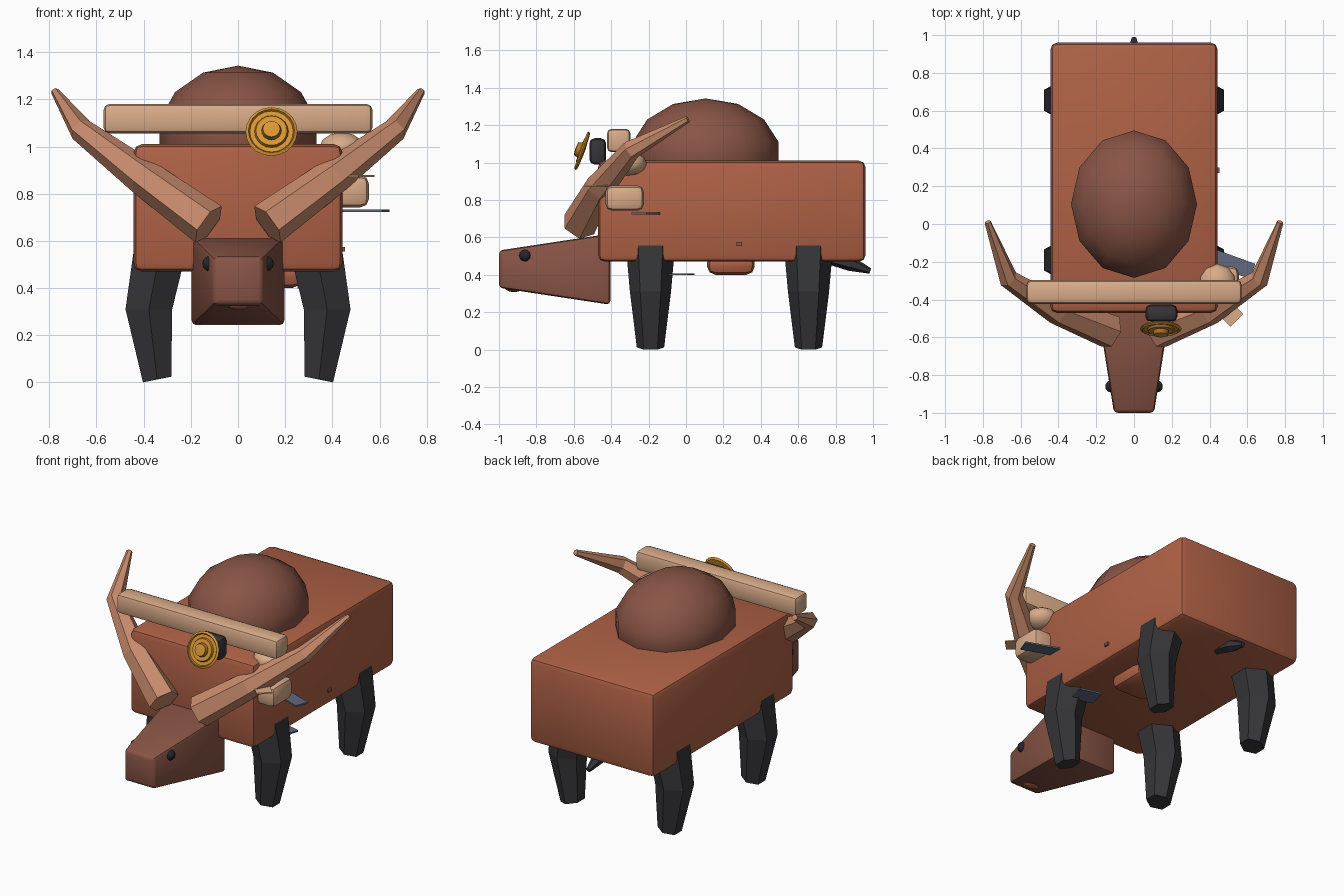
import bpy, bmesh, math
from mathutils import Vector, Matrix

if "Cube" in bpy.data.objects:
    bpy.data.objects.remove(bpy.data.objects["Cube"])


def mat(name, rgb):
    m = bpy.data.materials.new(name)
    m.diffuse_color = (*rgb, 1)
    m.use_nodes = True
    m.node_tree.nodes["Principled BSDF"].inputs["Base Color"].default_value = m.diffuse_color
    return m


HIDE = mat("terracotta_hide", (.43, .12, .06))
BROWN = mat("dark_brown_hide", (.25, .09, .06))
DARK = mat("charcoal", (.036, .036, .041))
BLACK = mat("eye_black", (.018, .02, .024))
HORN = mat("horn_tan", (.58, .26, .15))
WOOD = mat("pale_wood", (.70, .41, .25))
GOLD = mat("gold", (.70, .31, .035))
BRONZE = mat("dark_gold", (.42, .18, .025))
STEEL = mat("blue_grey", (.125, .14, .215))


def finish(name, bm, *mats, smooth=None):
    bmesh.ops.recalc_face_normals(bm, faces=bm.faces)
    me = bpy.data.meshes.new(name)
    bm.to_mesh(me)
    bm.free()
    for m in mats:
        me.materials.append(m)
    ob = bpy.data.objects.new(name, me)
    bpy.context.collection.objects.link(ob)
    if smooth:
        bpy.ops.object.select_all(action='DESELECT')
        ob.select_set(True)
        bpy.context.view_layer.objects.active = ob
        bpy.ops.object.shade_smooth_by_angle(angle=math.radians(smooth))
    return ob


def box(name, c, size, m, bevel=0, segs=2, rot=0, shape=None):
    bm = bmesh.new()
    bmesh.ops.create_cube(bm, size=1)
    for v in bm.verts:
        v.co = Vector((v.co.x * size[0], v.co.y * size[1], v.co.z * size[2]))
        if shape:
            v.co = shape(v.co)
    if bevel:
        bmesh.ops.bevel(bm, geom=bm.edges[:], offset=bevel, segments=segs,
                        profile=.5, affect='EDGES')
    bm.transform(Matrix.Translation(c) @ Matrix.Rotation(math.radians(rot), 4, 'Z'))
    return finish(name, bm, m, smooth=40 if bevel else None)


def ball(name, c, r, m, u=12, v=7):
    bm = bmesh.new()
    bmesh.ops.create_uvsphere(bm, u_segments=u, v_segments=v, radius=1)
    bm.transform(Matrix.Translation(c) @ Matrix.Diagonal((*r, 1)))
    return finish(name, bm, m, smooth=60)


def loft(name, rings, m, smooth=None):
    bm = bmesh.new()
    rows = [[bm.verts.new(p) for p in ring] for ring in rings]
    n = len(rows[0])
    for a, b in zip(rows, rows[1:]):
        for i in range(n):
            bm.faces.new((a[i], a[(i + 1) % n], b[(i + 1) % n], b[i]))
    bm.faces.new(rows[0])
    bm.faces.new(rows[-1])
    return finish(name, bm, m, smooth=smooth)


def tube_rings(path, radii, n=6):
    # rings perpendicular to the path, kept aligned with a fixed up hint
    pts = [Vector(p) for p in path]
    rings = []
    for i, (p, r) in enumerate(zip(pts, radii)):
        t = (pts[min(i + 1, len(pts) - 1)] - pts[max(i - 1, 0)]).normalized()
        u = t.cross(Vector((0, 1, 0))) if abs(t.y) < .9 else t.cross(Vector((1, 0, 0)))
        u.normalize()
        w = t.cross(u)
        rings.append([p + r * (math.cos(a) * u + math.sin(a) * w)
                      for a in (math.tau * k / n for k in range(n))])
    return rings


# body and hump
box("body", (0, .245, .74), (.885, 1.43, .54), HIDE, .035, 2)
ball("hump", (0, .105, 1.043), (.342, .40, .30), BROWN)


# head: box narrowing to the muzzle
def muzzle(co):
    if co.y < 0:
        return Vector((co.x * .53, co.y, .43 + (.1 if co.z > 0 else -.1)))
    return Vector((co.x, co.y, .62 if co.z > 0 else .24))


box("head", (0, -.7025, 0), (.40, .595, 1), BROWN, .02, 2, shape=muzzle)
ball("mouth", (0, -.92, .335), (.06, .05, .028), HIDE, 10, 6)

for side, s in (("left", -1), ("right", 1)):
    ball(side + "_eye", (s * .12, -.86, .503), (.033, .033, .033), BLACK, 10, 6)

    # horns
    path = [(s * .125, -.57, .67), (s * .40, -.46, .87),
            (s * .665, -.29, 1.07), (s * .775, .01, 1.232)]
    loft(side + "_horn", tube_rings(path, (.095, .078, .052, .018)), HORN)

    # legs: hexagonal, bowed outwards at the knee
    for end, y in (("front", -.19), ("back", .655)):
        rings = []
        for cx, z, rx, ry, tilt in ((.33, .56, .112, .132, 0), (.378, .31, .099, .11, 0),
                                    (.343, .012, .06, .073, .2)):
            ring = []
            for k in range(6):
                a = math.tau * k / 6 + math.pi / 2
                dx = math.cos(a) * rx / math.cos(math.pi / 6)
                ring.append(Vector((s * (cx + dx), y + math.sin(a) * ry, z - dx * tilt)))
            rings.append(ring)
        loft(f"{end}_{side}_leg", rings, DARK)

# tail
loft("tail", tube_rings([(0, .75, .49), (0, .88, .46), (0, .985, .42)],
                        (.03, .04, .015)), DARK)

# belly pouch and small side stud
box("belly_pouch", (.145, .24, .455), (.26, .255, .11), HIDE, .045, 2)
box("side_stud", (.443, .285, .565), (.02, .03, .02), BROWN)

# yoke beam with lamp housing
box("yoke_beam", (0, -.36, 1.118), (1.14, .125, .125), WOOD, .025, 2)
box("lamp_housing", (.145, -.472, 1.06), (.17, .09, .14), DARK, .028, 2)

# round gold lamp, turned around an axis tilted upwards
bm = bmesh.new()
profile = [(.001, .042), (.036, .038), (.042, .016), (.066, .016), (.072, .004),
           (.092, .004), (.098, .012), (.11, .004), (.10, -.006), (.001, -.012)]
N = 20
rows = [[bm.verts.new((r * math.cos(math.tau * k / N), r * math.sin(math.tau * k / N), h))
         for k in range(N)] for r, h in profile]
for j, (a, b) in enumerate(zip(rows, rows[1:])):
    for k in range(N):
        f = bm.faces.new((a[k], a[(k + 1) % N], b[(k + 1) % N], b[k]))
        f.material_index = 1 if j in (1, 3, 5) else 0
bmesh.ops.remove_doubles(bm, verts=bm.verts, dist=.0015)
axis = Vector((0, -.94, .34)).to_track_quat('Z', 'Y').to_matrix().to_4x4()
bm.transform(Matrix.Translation((.142, -.552, 1.062)) @ axis)
finish("lamp_dish", bm, GOLD, BRONZE, smooth=30)

# wooden shoulder, fist and plates on the right side
ball("shoulder_knob", (.44, -.31, .995), (.10, .10, .065), WOOD, 10, 6)
box("fist", (.455, -.328, .81), (.20, .205, .135), WOOD, .035, 2)
box("thumb_plate", (.495, -.46, .875), (.095, .14, .008), WOOD, rot=45)
box("blade_plate", (.515, -.21, .727), (.24, .085, .01), STEEL, rot=-20)
box("lower_plate", (.335, -.03, .403), (.14, .12, .01), STEEL, rot=-15)
